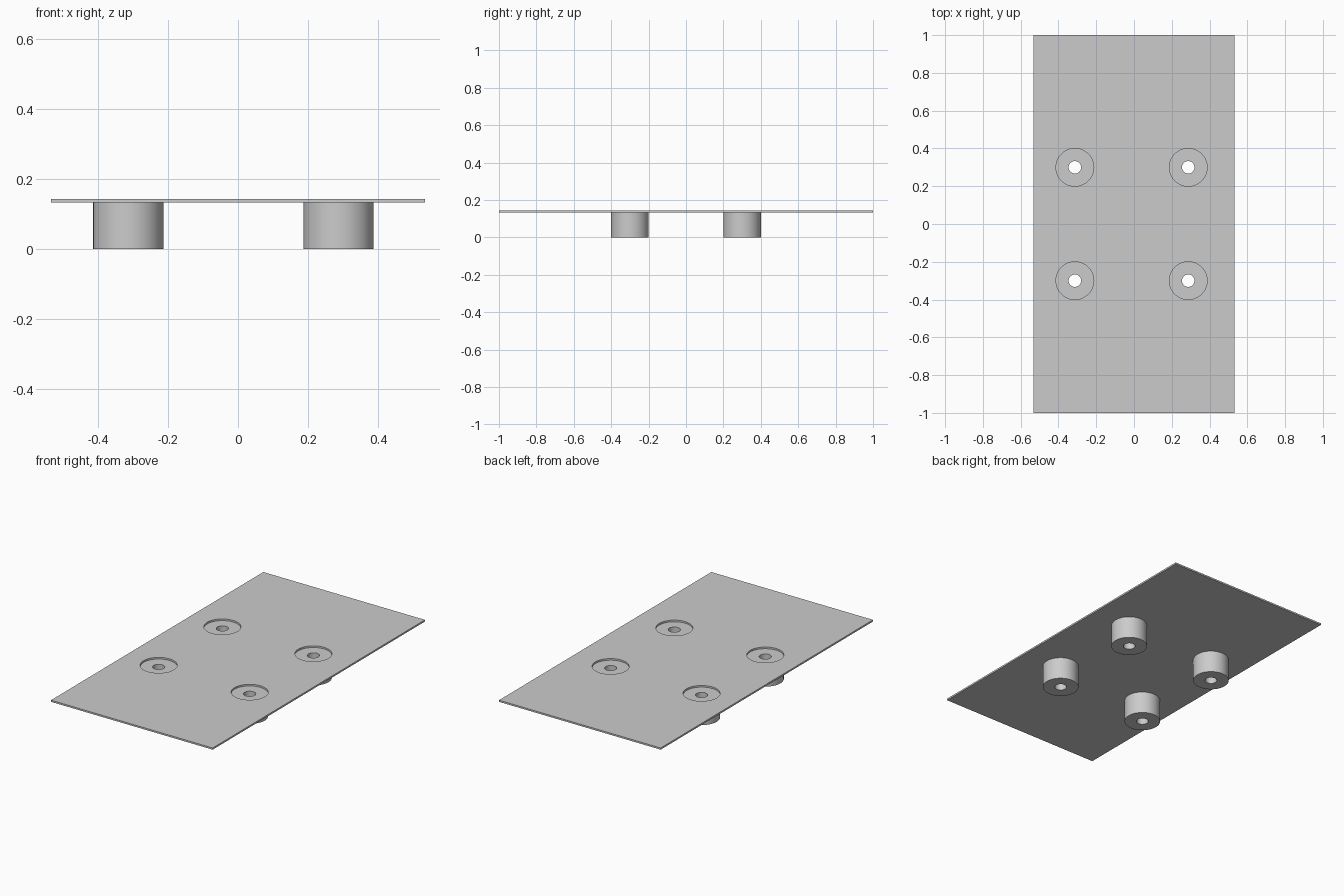
import bpy, bmesh
from math import cos, sin, tau

if "Cube" in bpy.data.objects:
    bpy.data.objects.remove(bpy.data.objects["Cube"])

SEG = 64
FOOT_R, BORE_R = 0.1, 0.033
Z_LOW, Z_TOP = 0.133, 0.143
SPOTS = [(x, y) for x in (-0.313, 0.287) for y in (-0.3, 0.3)]


def make_object(name, bm):
    bmesh.ops.recalc_face_normals(bm, faces=bm.faces)
    mesh = bpy.data.meshes.new(name)
    bm.to_mesh(mesh)
    bm.free()
    ob = bpy.data.objects.new(name, mesh)
    bpy.context.collection.objects.link(ob)
    return ob


def smooth(ob):
    bpy.ops.object.select_all(action='DESELECT')
    ob.select_set(True)
    bpy.context.view_layer.objects.active = ob
    bpy.ops.object.shade_smooth_by_angle()


def foot(name, x, y):
    # Revolve a closed rectangular section into a bored cylinder
    bm = bmesh.new()
    section = [(BORE_R, 0), (FOOT_R, 0), (FOOT_R, Z_LOW), (BORE_R, Z_LOW)]
    rings = [[bm.verts.new((r * cos(tau * i / SEG), r * sin(tau * i / SEG), z))
              for r, z in section] for i in range(SEG)]
    for i in range(SEG):
        a, b = rings[i], rings[(i + 1) % SEG]
        for j in range(4):
            k = (j + 1) % 4
            bm.faces.new((a[j], b[j], b[k], a[k]))
    ob = make_object(name, bm)
    ob.location = (x, y, 0)
    smooth(ob)


# Thin base plate
bm = bmesh.new()
bmesh.ops.create_cube(bm, size=1)
bmesh.ops.scale(bm, vec=(1.066, 2, Z_TOP - Z_LOW), verts=bm.verts)
bmesh.ops.translate(bm, vec=(0, 0, (Z_TOP + Z_LOW) / 2), verts=bm.verts)
plate = make_object("base_plate", bm)

# Round openings above the feet
bm = bmesh.new()
for x, y in SPOTS:
    made = bmesh.ops.create_cone(bm, cap_ends=True, segments=SEG,
                                 radius1=FOOT_R, radius2=FOOT_R, depth=0.1)
    bmesh.ops.translate(bm, vec=(x, y, Z_LOW), verts=made["verts"])
cutter = make_object("opening_cutter", bm)
cutter.hide_render = True
cutter.hide_viewport = True
cut = plate.modifiers.new("openings", 'BOOLEAN')
cut.operation = 'DIFFERENCE'
cut.solver = 'EXACT'
cut.object = cutter
smooth(plate)

# Four bored feet
for n, (x, y) in enumerate(SPOTS, 1):
    foot(f"foot_{n}", x, y)
